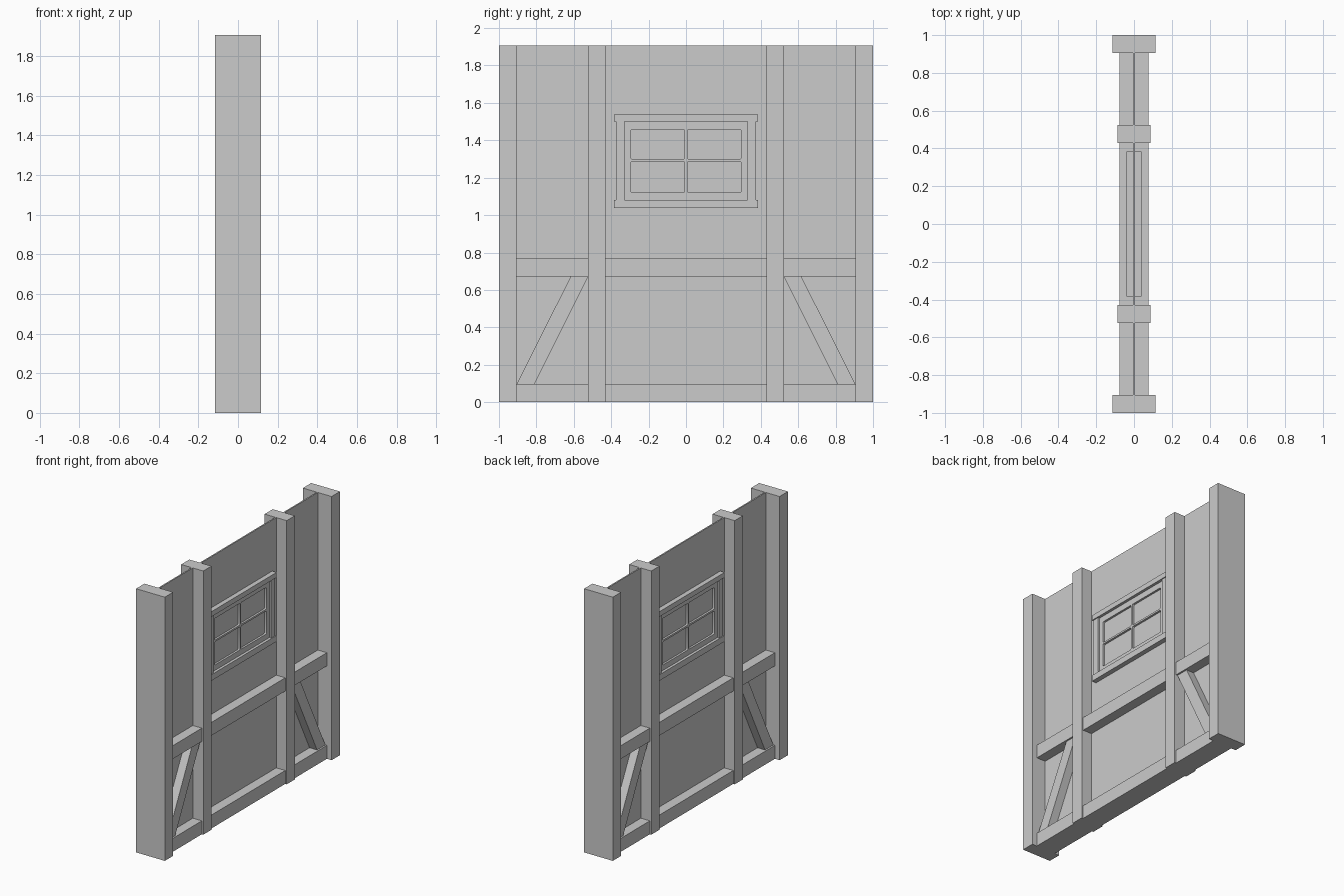
import bpy
import math
from mathutils import Matrix

if "Cube" in bpy.data.objects:
    bpy.data.objects.remove(bpy.data.objects["Cube"])

H = 1.906               # wall height
RAIL_D = 0.077          # half depths along x
BRACE_D = 0.065
POST_IN, POST_OUT = 0.43, 0.523
CORNER = 0.905


def prism(name, outline, half_depth):
    """Extrude a (y, z) outline symmetrically along x."""
    n = len(outline)
    verts = [(s * half_depth, y, z) for s in (-1, 1) for y, z in outline]
    faces = [tuple(range(n))[::-1], tuple(range(n, 2 * n))]
    faces += [(i, (i + 1) % n, n + (i + 1) % n, n + i) for i in range(n)]
    mesh = bpy.data.meshes.new(name)
    mesh.from_pydata(verts, [], faces)
    obj = bpy.data.objects.new(name, mesh)
    bpy.context.collection.objects.link(obj)
    return obj


def box(name, y0, y1, z0, z1, half_depth):
    return prism(name, [(y0, z0), (y1, z0), (y1, z1), (y0, z1)], half_depth)


def rounded_rect(y0, y1, z0, z1, r, steps=3):
    pts = []
    corners = [(y1 - r, z1 - r), (y0 + r, z1 - r), (y0 + r, z0 + r), (y1 - r, z0 + r)]
    for k, (cy, cz) in enumerate(corners):
        for i in range(steps + 1):
            a = math.pi / 2 * (k + i / steps)
            pts.append((cy + r * math.cos(a), cz + r * math.sin(a)))
    return pts


def pierced_plate(name, loops, half_depth):
    """Filled 2D curve: first loop is the outside, the rest are holes."""
    curve = bpy.data.curves.new(name, 'CURVE')
    curve.dimensions = '2D'
    curve.fill_mode = 'BOTH'
    curve.extrude = half_depth
    for loop in loops:
        sp = curve.splines.new('POLY')
        sp.points.add(len(loop) - 1)
        for p, (y, z) in zip(sp.points, loop):
            p.co = (y, z, 0, 1)
        sp.use_cyclic_u = True
    tmp = bpy.data.objects.new(name + "_curve", curve)
    bpy.context.collection.objects.link(tmp)
    bpy.context.view_layer.update()
    deps = bpy.context.evaluated_depsgraph_get()
    mesh = bpy.data.meshes.new_from_object(tmp.evaluated_get(deps))
    bpy.data.objects.remove(tmp)
    # Curve x, y, z become world y, z, x
    mesh.transform(Matrix(((0, 0, 1, 0), (1, 0, 0, 0), (0, 1, 0, 0), (0, 0, 0, 1))))
    obj = bpy.data.objects.new(name, mesh)
    bpy.context.collection.objects.link(obj)
    return obj


# Thin plaster wall
box("wall_panel", -CORNER, CORNER, 0, H, 0.005)

# Posts, side rails and braces, mirrored across y
for s, side in ((-1, "left"), (1, "right")):
    def span(a, b):
        return sorted((s * a, s * b))
    box("corner_post_" + side, *span(CORNER, 1), 0, H, 0.115)
    box("mid_post_" + side, *span(POST_IN, POST_OUT), 0, H, 0.0885)
    box("sill_beam_" + side, *span(POST_OUT, CORNER), 0, 0.097, RAIL_D)
    box("rail_" + side, *span(POST_OUT, CORNER), 0.671, 0.767, RAIL_D)
    outline = [(s * 0.81, 0.097), (s * CORNER, 0.097),
               (s * 0.617, 0.671), (s * POST_OUT, 0.671)]
    prism("brace_" + side, outline[::s], BRACE_D)
    box("window_jamb_" + side, *span(0.329, 0.374), 1.081, 1.50, 0.033)

# Centre beams
box("sill_beam_centre", -POST_IN, POST_IN, 0, 0.097, RAIL_D)
box("rail_centre", -POST_IN, POST_IN, 0.671, 0.767, RAIL_D)

# Window head and sill: wide bars with short ears
for name, outer, inner, ear in (("window_head", 1.537, 1.50, 1.495),
                                ("window_sill", 1.037, 1.081, 1.081)):
    z0, z1 = sorted((outer, inner))
    box(name, -0.384, 0.384, z0, z1, 0.040)

# Sash with four slightly rounded panes
panes = [rounded_rect(y0, y1, z0, z1, 0.008)
         for y0, y1 in ((-0.295, -0.007), (0.007, 0.295))
         for z0, z1 in ((1.12, 1.287), (1.30, 1.457))]
outer = [(-0.329, 1.081), (0.329, 1.081), (0.329, 1.50), (-0.329, 1.50)]
pierced_plate("window_sash", [outer] + panes, 0.02)
